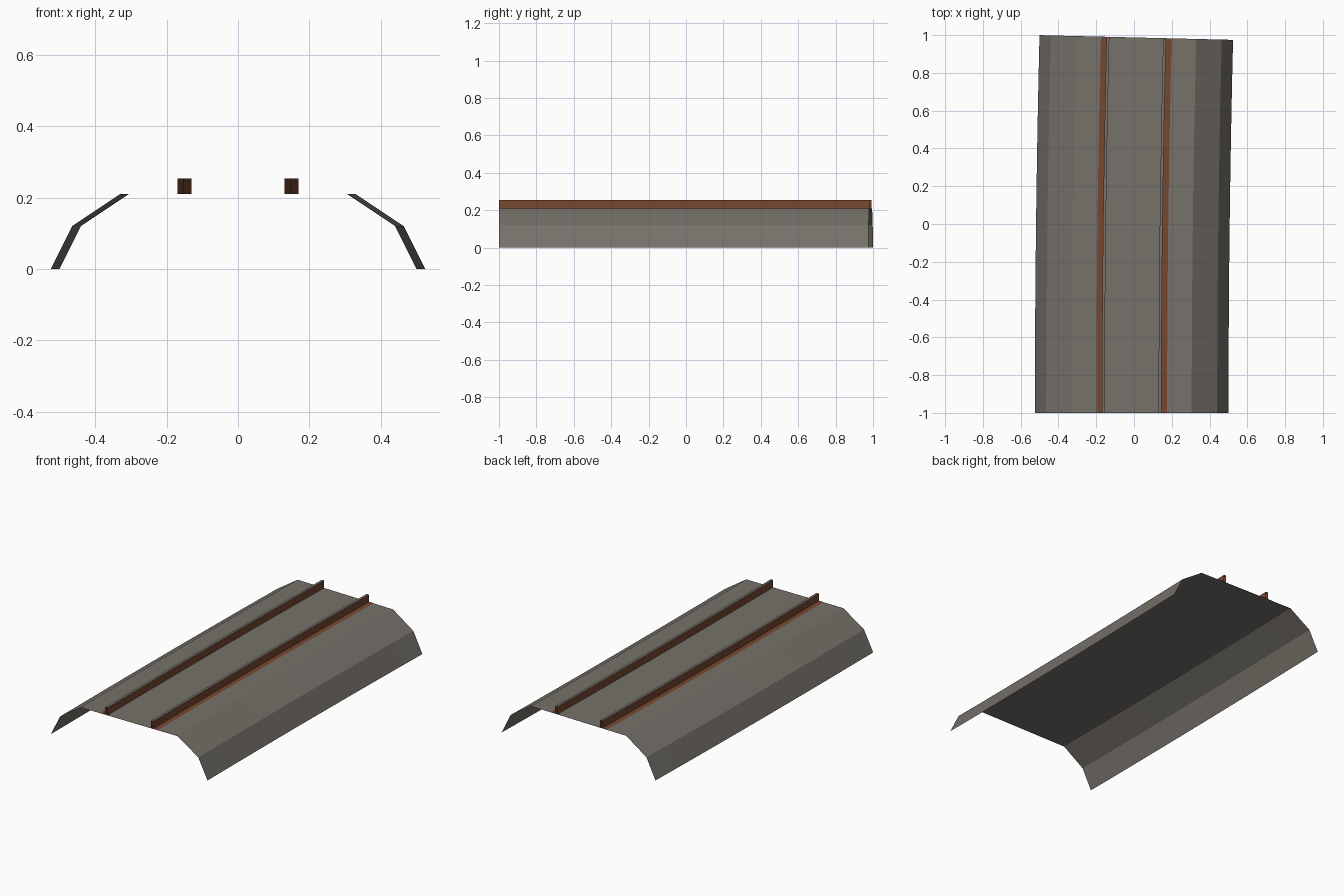
import bpy, math
from mathutils import Vector

if "Cube" in bpy.data.objects:
    bpy.data.objects.remove(bpy.data.objects["Cube"])

ANGLE = 0.0244          # total turn of the gentle right-hand bend
LENGTH = 1.9875         # length along the centre line
X0 = -0.0122            # centre line start
SEGMENTS = 10
RADIUS = LENGTH / ANGLE


def material(name, rgb):
    m = bpy.data.materials.new(name)
    m.diffuse_color = (*rgb, 1)
    m.use_nodes = True
    m.node_tree.nodes["Principled BSDF"].inputs["Base Color"].default_value = m.diffuse_color
    return m


gravel = material("grey_gravel", (0.180, 0.165, 0.143))
rust = material("rusty_brown", (0.185, 0.064, 0.030))
steel = material("worn_steel", (0.180, 0.170, 0.150))


def bend(u, z, t):
    """Place a cross-section point (u, z) at fraction t along the arc."""
    a = ANGLE * t
    return Vector((X0 + RADIUS - (RADIUS - u) * math.cos(a),
                   -1 + (RADIUS - u) * math.sin(a), z))


def sweep(name, profile, mats, slot=lambda i: 0):
    """Sweep an open profile, listed left to right, along the bend."""
    n = len(profile)
    verts = [bend(u, z, s / SEGMENTS) for s in range(SEGMENTS + 1) for u, z in profile]
    faces, slots = [], []
    for s in range(SEGMENTS):
        for i in range(n - 1):
            a = s * n + i
            faces.append((a, a + 1, a + n + 1, a + n))
            slots.append(slot(i))
    me = bpy.data.meshes.new(name)
    me.from_pydata(verts, [], faces)
    for m in mats:
        me.materials.append(m)
    for p, k in zip(me.polygons, slots):
        p.material_index = k
    ob = bpy.data.objects.new(name, me)
    bpy.context.collection.objects.link(ob)
    return ob


# Gravel bed: open sheet with two-step shoulders
half = [(0.5125, 0), (0.4525, 0.12), (0.3175, 0.21)]
sweep("gravel_bed", [(-u, z) for u, z in half] + half[::-1], [gravel])

# Rails: rusty webs with a steel running surface, and a flat rusty foot outside
for side, label in ((-1, "left"), (1, "right")):
    lo, hi = sorted((side * 0.1425, side * 0.1575))
    sweep(label + "_rail", [(lo, 0.21), (lo, 0.254), (hi, 0.254), (hi, 0.21)],
          [rust, steel], lambda i: 1 if i == 1 else 0)
    lo, hi = sorted((side * 0.1575, side * 0.1875))
    sweep(label + "_rail_foot", [(lo, 0.2115), (hi, 0.2115)], [rust])
